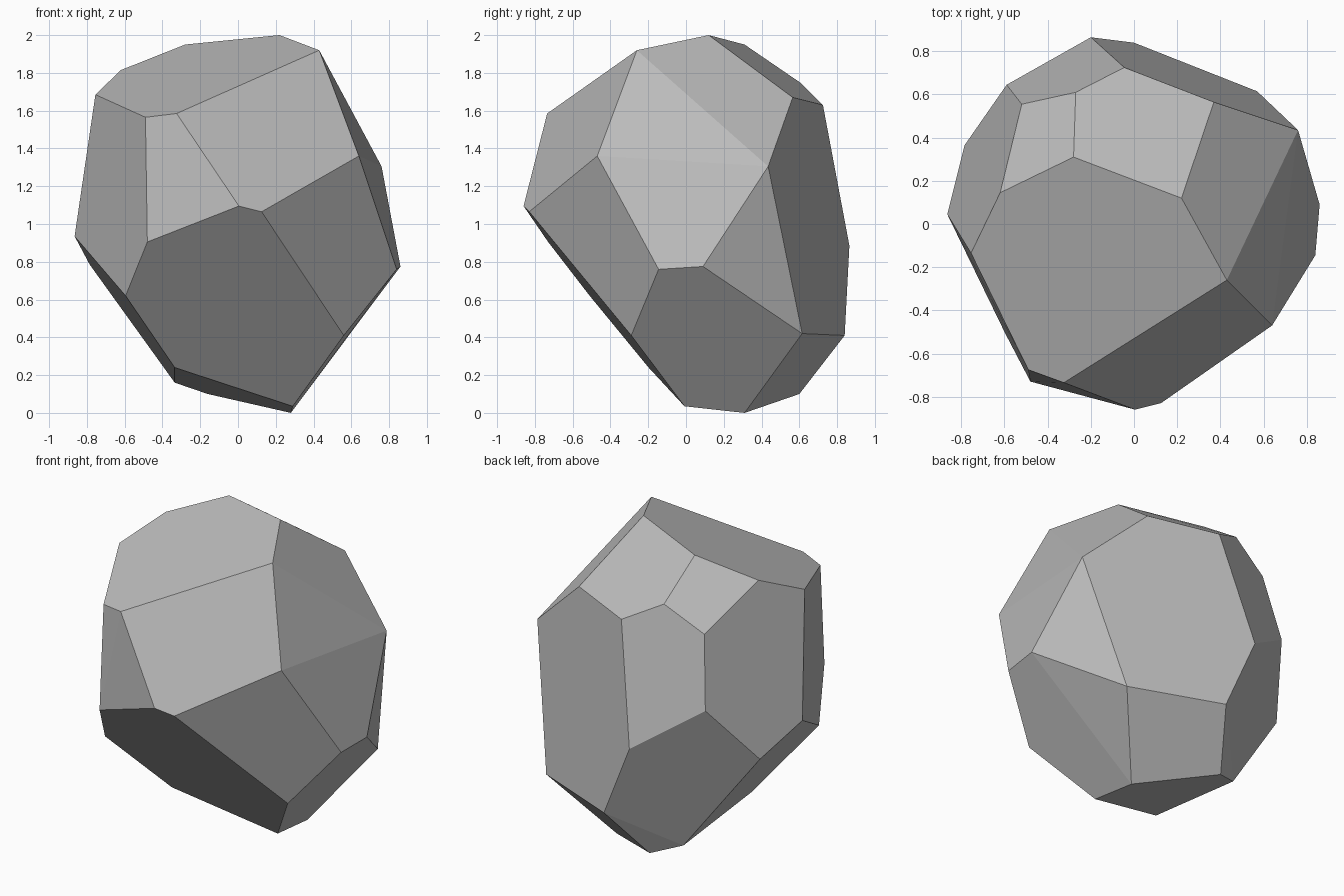
import bpy
import bmesh
import math
from mathutils import Vector

# Remove the default cube
default_cube = bpy.data.objects.get("Cube")
if default_cube:
    bpy.data.objects.remove(default_cube, do_unlink=True)


def make_material(name, grey):
    """Flat matte material with matching viewport and render colour."""
    material = bpy.data.materials.new(name)
    material.use_nodes = True
    colour = (grey, grey, grey, 1)
    material.diffuse_color = colour
    shader = material.node_tree.nodes["Principled BSDF"]
    shader.inputs["Base Color"].default_value = colour
    shader.inputs["Roughness"].default_value = 1
    return material


def make_faceted_stone(name, rings, material, flat_angle):
    """Wrap a hull around rings of corners, then merge near-flat triangles."""
    bm = bmesh.new()
    for ring in rings:
        for corner in ring:
            bm.verts.new(Vector(corner))
    hull = bmesh.ops.convex_hull(bm, input=bm.verts)
    spare = [g for g in hull["geom_interior"] if isinstance(g, bmesh.types.BMVert)]
    bmesh.ops.delete(bm, geom=spare, context="VERTS")
    bmesh.ops.dissolve_limit(bm, angle_limit=math.radians(flat_angle),
                             verts=bm.verts, edges=bm.edges)
    bmesh.ops.recalc_face_normals(bm, faces=bm.faces)
    for face in bm.faces:
        face.smooth = False
    mesh = bpy.data.meshes.new(name)
    bm.to_mesh(mesh)
    bm.free()
    mesh.materials.append(material)
    stone = bpy.data.objects.new(name, mesh)
    bpy.context.collection.objects.link(stone)
    return stone


# Corners of the sloping top facet
crown = [(.22, .12, 2), (-.28, .31, 1.95), (-.62, .145, 1.815),
         (-.755, -.135, 1.685), (-.49, -.675, 1.565),
         (-.325, -.735, 1.585), (.43, -.26, 1.92)]

# Upper corners around the back
shoulder = [(.37, .565, 1.67), (-.045, .725, 1.63),
            (-.27, .61, 1.745), (-.52, .555, 1.595)]

# Corners around the widest part
belly = [(.64, -.47, 1.36), (.125, -.83, 1.065), (.005, -.86, 1.095),
         (-.48, -.73, .905), (-.865, .045, .935), (-.785, .365, .785),
         (-.59, .645, 1.152), (-.2, .865, .885), (.76, .435, 1.305),
         (.86, .09, .775), (.84, -.145, .76)]

# Lower corners tapering to the base
underside = [(-.595, -.51, .62), (.56, -.29, .41),
             (.57, .615, .42), (0, .84, .41)]

# Corners of the small bottom facet
base = [(-.335, -.198, .24), (.29, -.008, .035), (.28, .31, 0),
        (-.16, .6, .1), (-.335, .505, .16)]

stone_grey = make_material("stone grey", .5)
make_faceted_stone("rock", [crown, shoulder, belly, underside, base],
                   stone_grey, flat_angle=3)
